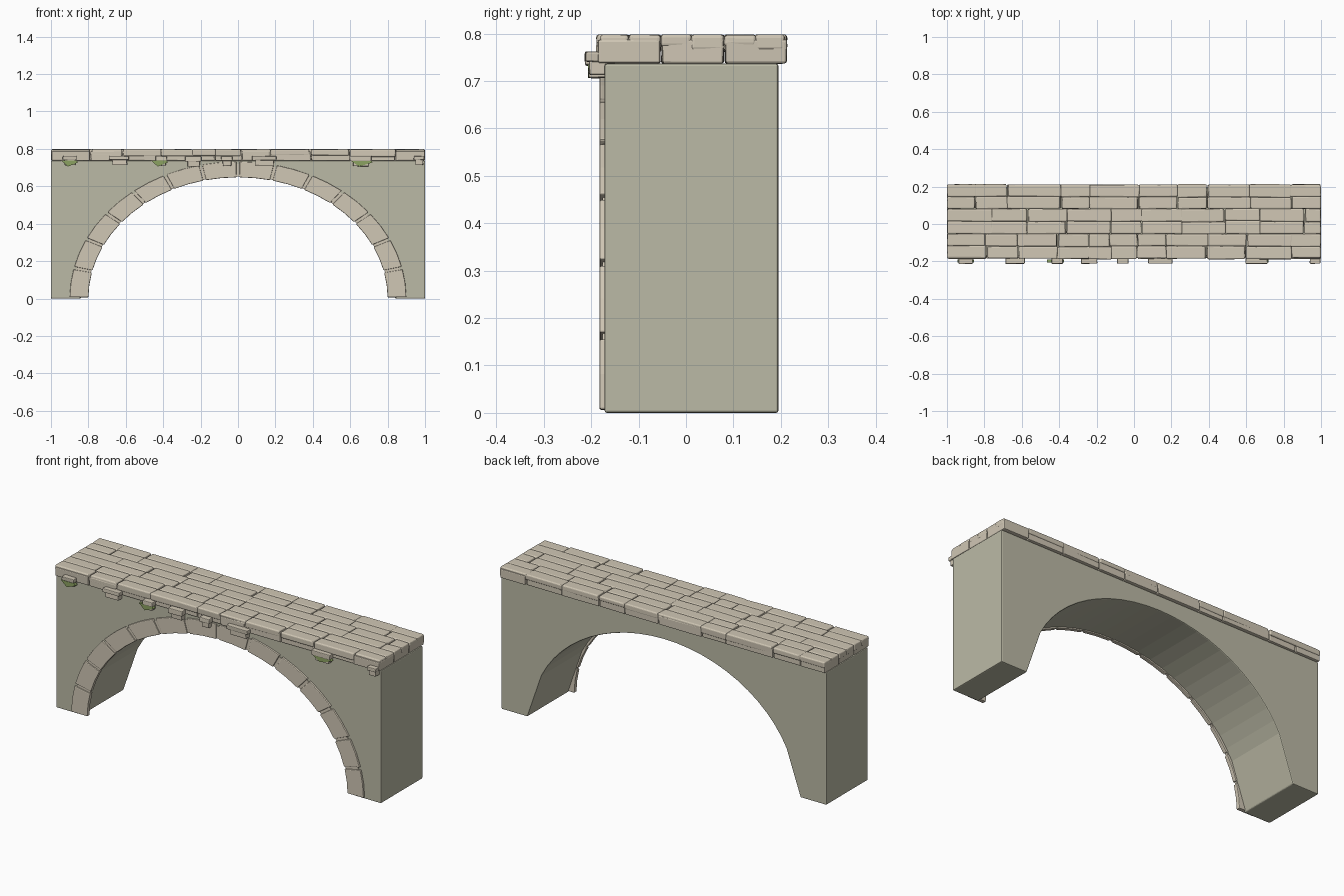
import bpy, bmesh, math, random

if "Cube" in bpy.data.objects:
    bpy.data.objects.remove(bpy.data.objects["Cube"])

random.seed(4)


def material(name, rgb):
    m = bpy.data.materials.new(name)
    m.diffuse_color = (*rgb, 1)
    m.use_nodes = True
    m.node_tree.nodes["Principled BSDF"].inputs["Base Color"].default_value = m.diffuse_color
    return m


WALL = material("wall_grey", (0.50, 0.49, 0.38))
STONE = material("stone_tan", (0.63, 0.57, 0.46))
MOSS = material("moss_green", (0.26, 0.36, 0.12))


def prism(bm, pts, y0, y1):
    """Solid from an (x, z) outline, between two y values."""
    a = [bm.verts.new((x, y0, z)) for x, z in pts]
    b = [bm.verts.new((x, y1, z)) for x, z in pts]
    bm.faces.new(a)
    bm.faces.new(b[::-1])
    n = len(pts)
    for i in range(n):
        bm.faces.new((a[i], b[i], b[(i + 1) % n], a[(i + 1) % n]))


def block(bm, lo, hi, j=0.0):
    """Box with slightly uneven corners."""
    r = lambda s: random.uniform(-s, s)
    vs = [bm.verts.new((x + r(j), y + r(j), z + r(j * 0.4)))
          for x in (lo[0], hi[0]) for y in (lo[1], hi[1]) for z in (lo[2], hi[2])]
    for f in ((0, 1, 3, 2), (4, 6, 7, 5), (0, 4, 5, 1), (2, 3, 7, 6), (0, 2, 6, 4), (1, 5, 7, 3)):
        bm.faces.new([vs[i] for i in f])


def finish(bm, name, mat, bevel=0.0, segments=2):
    bmesh.ops.recalc_face_normals(bm, faces=bm.faces[:])
    me = bpy.data.meshes.new(name)
    bm.to_mesh(me)
    bm.free()
    me.materials.append(mat)
    ob = bpy.data.objects.new(name, me)
    bpy.context.collection.objects.link(ob)
    if bevel:
        m = ob.modifiers.new("bevel", "BEVEL")
        m.width, m.segments = bevel, segments
        m.limit_method, m.angle_limit = "ANGLE", math.radians(40)
    return ob


def ellipse(a, h, t):
    return a * math.cos(t), h * math.sin(t)


# wall with arched opening; the feet run straight, the rest is elliptical
N = 32
arch = [(-0.84, 0)]
arch += [ellipse(-0.815, 0.655, math.pi * i / N) for i in range(4, N - 3)]
arch += [(0.84, 0)]
bm = bmesh.new()
prism(bm, [(1, 0), (1, 0.737), (-1, 0.737), (-1, 0)] + arch, -0.172, 0.195)
finish(bm, "arch_wall", WALL, 0.005)

# ring of arch stones on the front face
bm = bmesh.new()
COUNT = 14
for i in range(COUNT):
    t0 = math.pi * i / COUNT + 0.010
    t1 = math.pi * (i + 1) / COUNT - 0.010
    tm = (t0 + t1) / 2
    pts = [ellipse(0.80, 0.648, t) for t in (t0, tm, t1)]
    pts += [ellipse(0.90, 0.732, t) for t in (t1, tm, t0)]
    prism(bm, pts, -0.183 + random.uniform(0, 0.002), -0.160)
finish(bm, "arch_stones", STONE, 0.004)

# recessed mortar wedges between the arch stones
bm = bmesh.new()
for i in range(1, COUNT):
    t = math.pi * i / COUNT
    pts = [ellipse(0.805, 0.652, t - 0.016), ellipse(0.805, 0.652, t + 0.016),
           ellipse(0.885, 0.72, t + 0.016), ellipse(0.885, 0.72, t - 0.016)]
    prism(bm, pts, -0.176, -0.162)
finish(bm, "arch_mortar", STONE)

# deck: three courses of long stones, each with two rounded slabs on top
courses = [
    (-0.185, -0.053, [-1, -.79, -.62, -.41, -.24, -.125, .02, .17, .39, .60, .84, 1]),
    (-0.053, 0.081, [-1, -.76, -.57, -.36, -.125, .04, .255, .485, .67, .91, 1]),
    (0.081, 0.211, [-1, -.85, -.68, -.39, -.24, .025, .23, .39, .62, .84, 1]),
]
base, slabs = bmesh.new(), bmesh.new()
G = 0.002
for y0, y1, seams in courses:
    ym = (y0 + y1) / 2
    for xa, xb in zip(seams, seams[1:]):
        front = random.uniform(-0.004, 0.004) if y0 < -0.18 else 0
        back = random.uniform(-0.004, 0.004) if y1 > 0.2 else 0
        block(base, (xa + G, y0 + G + front, 0.737), (xb - G, y1 - G + back, 0.788), 0.002)
        m = ym + random.uniform(-0.004, 0.004)
        for ya, yb in ((y0 - front, m), (m, y1 - back)):
            xl = xa if xa == -1 else xa + random.uniform(-0.008, 0.008)
            xr = xb if xb == 1 else xb + random.uniform(-0.008, 0.008)
            z = 0.766 + random.uniform(-0.008, 0.008)
            block(slabs, (xl + 0.001, ya, z), (xr - 0.001, yb, 0.798), 0.002)
for bm in (base, slabs):
    for v in bm.verts:
        v.co.x = max(-1, min(1, v.co.x))
finish(base, "deck_stones", STONE, 0.005)
finish(slabs, "deck_slabs", STONE, 0.007, 3)

# small stacked stones hanging along the front edge of the deck
bm = bmesh.new()
for x, w in ((-.90, .075), (-.635, .105), (-.41, .06), (-.24, .085),
             (-.06, .06), (.14, .13), (.655, .115), (.968, .055)):
    h = w / 2
    dz = random.uniform(0, 0.012)
    block(bm, (x - h, -0.212, 0.730 + dz), (x + h, -0.165, 0.762), 0.002)
    block(bm, (x - h * 0.7, -0.205, 0.703 + dz), (x + h * 0.8, -0.165, 0.733 + dz), 0.002)
finish(bm, "edge_stones", STONE, 0.004)

# moss tufts on the front edge
bm = bmesh.new()
for x, w in ((-.90, .09), (-.42, .09), (.66, .12)):
    prism(bm, [(x - w / 2, 0.738), (x - w * 0.1, 0.706), (x + w / 2, 0.728), (x + w * 0.4, 0.738)],
          -0.207, -0.19)
finish(bm, "moss", MOSS)
